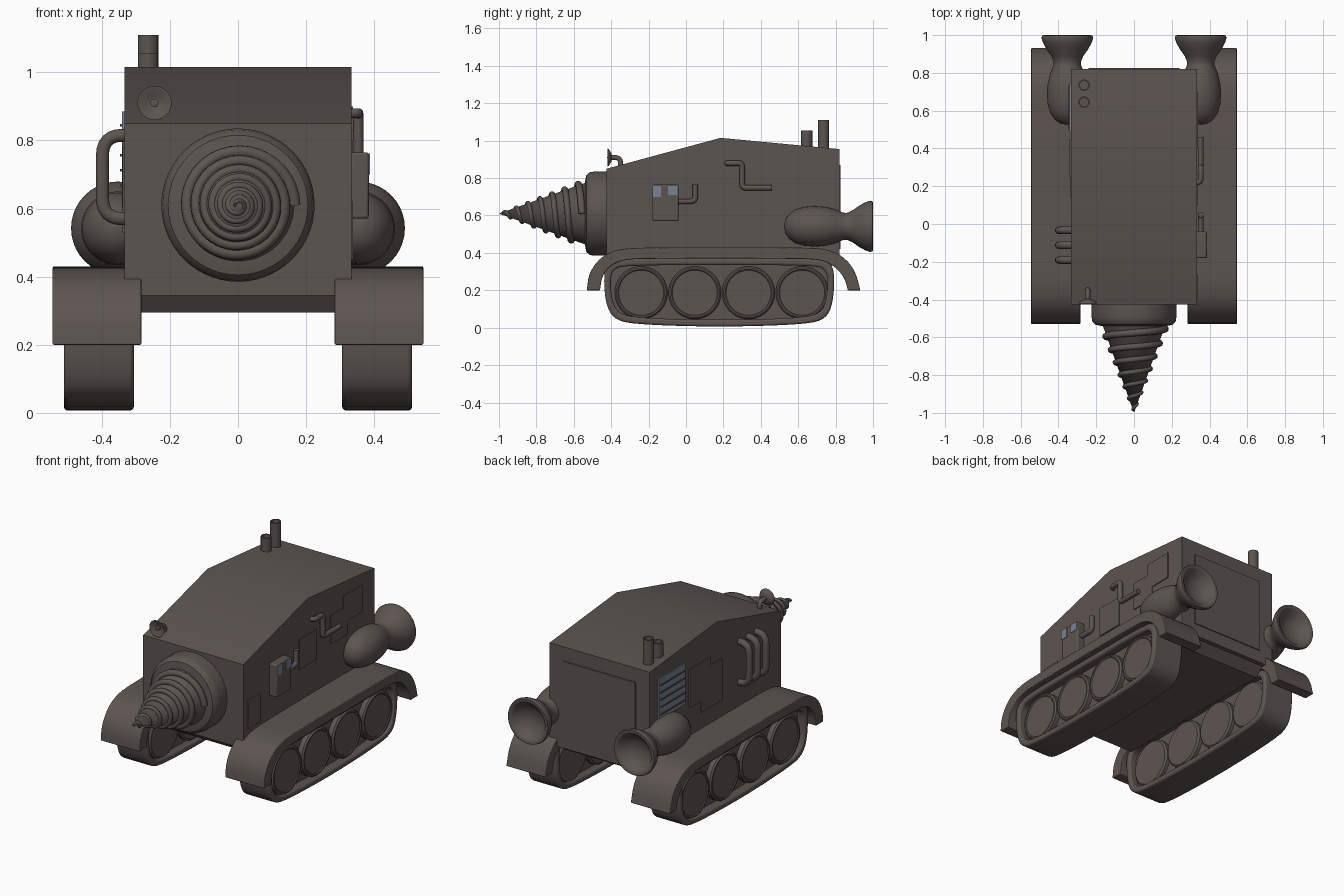
import bpy, bmesh, math
from mathutils import Vector

if "Cube" in bpy.data.objects:
    bpy.data.objects.remove(bpy.data.objects["Cube"])


def material(name, rgb):
    m = bpy.data.materials.new(name)
    m.diffuse_color = (*rgb, 1)
    m.use_nodes = True
    m.node_tree.nodes["Principled BSDF"].inputs["Base Color"].default_value = m.diffuse_color
    return m


METAL = material("brown grey metal", (0.108, 0.090, 0.082))
BLUE = material("blue grey metal", (0.19, 0.22, 0.29))


def finish(ob, mat=METAL, bevel=0, angle=35):
    ob.data.materials.clear()
    ob.data.materials.append(mat)
    if bevel:
        b = ob.modifiers.new("bevel", "BEVEL")
        b.width, b.segments, b.limit_method = bevel, 3, "ANGLE"
        b.angle_limit = math.radians(40)
    bpy.ops.object.select_all(action="DESELECT")
    ob.select_set(True)
    bpy.context.view_layer.objects.active = ob
    bpy.ops.object.shade_smooth_by_angle(angle=math.radians(angle))
    return ob


def mesh(name, verts, faces, **kw):
    me = bpy.data.meshes.new(name)
    me.from_pydata([tuple(v) for v in verts], [], faces)
    bm = bmesh.new()
    bm.from_mesh(me)
    bmesh.ops.remove_doubles(bm, verts=bm.verts, dist=1e-5)
    bmesh.ops.recalc_face_normals(bm, faces=bm.faces)
    bm.to_mesh(me)
    bm.free()
    ob = bpy.data.objects.new(name, me)
    bpy.context.collection.objects.link(ob)
    return finish(ob, **kw)


def prism(name, loop, x0, x1, **kw):
    """Side profile (y, z) extruded across x."""
    n = len(loop)
    verts = [(x, y, z) for x in (x0, x1) for y, z in loop]
    faces = [list(range(n)), list(range(n, 2 * n))]
    faces += [(i, (i + 1) % n, n + (i + 1) % n, n + i) for i in range(n)]
    return mesh(name, verts, faces, **kw)


def box(name, x0, x1, y0, y1, z0, z1, **kw):
    return prism(name, [(y0, z0), (y1, z0), (y1, z1), (y0, z1)], x0, x1, **kw)


def band(name, outer, inner, x0, x1, closed, **kw):
    """Strip between two matching side profiles, extruded across x."""
    n = len(outer)
    verts = [(x, y, z) for x in (x0, x1) for lp in (outer, inner) for y, z in lp]
    faces = []
    for i in range(n if closed else n - 1):
        j = (i + 1) % n
        for a, b in ((0, n), (n, 3 * n), (3 * n, 2 * n), (2 * n, 0)):
            faces.append((a + i, a + j, b + j, b + i))
    if not closed:
        faces += [(i, n + i, 3 * n + i, 2 * n + i) for i in (0, n - 1)]
    return mesh(name, verts, faces, **kw)


def lathe(name, profile, centre, axis, seg=40, **kw):
    """Profile of (radius, distance) turned about the x, y or z axis."""
    verts, faces, m = [], [], len(profile)
    for s in range(seg):
        a = 2 * math.pi * s / seg
        for r, d in profile:
            c, t = r * math.cos(a), r * math.sin(a)
            p = {"x": (d, c, t), "y": (c, d, t), "z": (c, t, d)}[axis]
            verts.append(Vector(p) + Vector(centre))
    for s in range(seg):
        t = (s + 1) % seg
        faces += [(s * m + i, s * m + i + 1, t * m + i + 1, t * m + i) for i in range(m - 1)]
    return mesh(name, verts, faces, **kw)


def chaikin(pts, closed, steps=2):
    for _ in range(steps):
        out = [] if closed else [pts[0]]
        for i in range(len(pts) if closed else len(pts) - 1):
            (a, b), (c, d) = pts[i], pts[(i + 1) % len(pts)]
            out += [(a * .75 + c * .25, b * .75 + d * .25), (a * .25 + c * .75, b * .25 + d * .75)]
        pts = out if closed else out + [pts[-1]]
    return pts


def tube(name, pts, r, corner=0.0, radii=None, **kw):
    """Round pipe along a path, with rounded corners."""
    pts = [Vector(p) for p in pts]
    path = pts
    if corner:
        path = [pts[0]]
        for a, b, c in zip(pts, pts[1:], pts[2:]):
            p, q = b + (a - b).normalized() * corner, b + (c - b).normalized() * corner
            for k in range(7):
                t = k / 6
                path.append(p * (1 - t) ** 2 + b * 2 * t * (1 - t) + q * t * t)
        path.append(pts[-1])
    cu = bpy.data.curves.new(name, "CURVE")
    cu.dimensions, cu.bevel_depth, cu.bevel_resolution, cu.use_fill_caps = "3D", r, 3, True
    sp = cu.splines.new("POLY")
    sp.points.add(len(path) - 1)
    for i, p in enumerate(path):
        sp.points[i].co = (*p, 1)
        sp.points[i].radius = radii[i] if radii else 1
    ob = bpy.data.objects.new(name, cu)
    bpy.context.collection.objects.link(ob)
    bpy.ops.object.select_all(action="DESELECT")
    ob.select_set(True)
    bpy.context.view_layer.objects.active = ob
    bpy.ops.object.convert(target="MESH")
    return finish(bpy.context.object, angle=50, **kw)


# Hull and belly
prism("hull", [(-.425, .345), (.82, .345), (.82, .955), (.185, 1.015), (-.425, .85)], -.333, .333)
prism("belly", [(-.40, .35), (-.36, .295), (.74, .295), (.80, .35)], -.283, .283)
box("rear_hatch", -.24, .24, .815, .826, .42, .87)

# Drill: collar, cone and screw ridge
DZ = .61
lathe("drill_collar", [(0, -.54), (.17, -.54), (.205, -.533), (.221, -.515), (.225, -.49),
                       (.225, -.42), (0, -.42)], (0, 0, DZ), "y", 56)
lathe("drill_cone", [(0, -1), (.168, -.53), (0, -.53)], (0, 0, DZ), "y", 48)
N, TURNS = 240, 6.5
ridge, widths = [], []
for i in range(N + 1):
    t = (i / N) ** .92
    y = -.555 - .43 * t
    r = .168 * (y + 1) / .47 + .006 * (1 - t)
    a = 2 * math.pi * TURNS * i / N
    ridge.append((r * math.cos(a), y, DZ + r * math.sin(a)))
    widths.append(1 - .6 * t)
tube("drill_ridge", ridge, .019, radii=widths)

# Tracks, wheels, fenders and rear thrusters on both sides
belt = chaikin([(-.44, .27), (-.425, .34), (-.36, .37), (.18, .372), (.72, .37), (.78, .34), (.795, .27),
                (.785, .13), (.75, .05), (.65, .018), (.18, .003), (-.29, .018), (-.39, .05), (-.43, .13)], True)
belt_in = [(.178 + (y - .178) * .943, .187 + (z - .187) * .80) for y, z in belt]
guard = chaikin([(-.53, .2), (-.52, .29), (-.46, .375), (-.37, .42), (-.22, .43), (.62, .43),
                 (.77, .42), (.86, .365), (.91, .29), (.932, .2)], False)
guard_in = chaikin([(-.46, .2), (-.45, .27), (-.41, .33), (-.34, .362), (-.22, .37), (.62, .37),
                    (.74, .36), (.81, .315), (.85, .26), (.865, .2)], False)
jet = [(0, .525), (.035, .531), (.065, .55), (.09, .585), (.104, .635), (.108, .69), (.103, .75),
       (.09, .80), (.073, .84), (.072, .86), (.085, .89), (.11, .925), (.129, .96), (.137, .985),
       (.133, .998), (.122, 1), (.108, .99), (.085, .96), (.05, .94), (0, .932)]
for s, side in ((1, "right"), (-1, "left")):
    band(side + "_track_belt", belt, belt_in, s * .306, s * .511, True, bevel=.012)
    prism(side + "_track_core", belt_in, s * .35, s * .46)
    for k in range(4):
        lathe(f"{side}_wheel_{k + 1}", [(0, .32), (.13, .32), (.141, .33), (.141, .488), (.133, .497),
                                        (.125, .497), (.12, .492), (0, .492)],
              (0, -.24 + .287 * k, .187), "x", 40).scale.x = s
    band(side + "_fender", guard, guard_in, s * .284, s * .544, False, bevel=.01)
    lathe(side + "_thruster", jet, (s * .353, 0, .542), "y", 40, angle=60)

# Chimneys with open tops
for name, y, top in (("tall_chimney", .735, 1.11), ("short_chimney", .645, 1.055)):
    lathe(name, [(0, .93), (.030, .93), (.030, top), (.023, top), (.023, top - .04), (0, top - .04)],
          (-.264, y, 0), "z", 24)

# Headlamp on a bent stem
lathe("headlamp", [(0, -.398), (.02, -.398), (.044, -.412), (.05, -.421), (.046, -.421), (.025, -.408),
                   (.012, -.405), (.012, -.418), (0, -.422)], (-.245, 0, .91), "y", 32)
tube("headlamp_stem", [(-.245, -.40, .91), (-.245, -.35, .91), (-.245, -.35, .85)], .014, .03)

# Right side: equipment box, pipes and plates
box("equipment_box", .33, .384, -.18, -.04, .57, .765, bevel=.008)
for y0, y1, z0 in ((-.18, -.135, .70), (-.095, -.045, .71)):
    box("box_marking", .383, .387, y0, y1, z0, .762, mat=BLUE)
tube("box_pipe", [(.353, -.05, .675), (.353, .05, .675), (.353, .05, .765)], .015, .03)
tube("side_pipe", [(.33, .22, .88), (.353, .22, .88), (.353, .30, .88), (.353, .30, .748),
                   (.353, .46, .748)], .015, .02)
for y0, y1, z0, z1 in ((-.39, -.27, .45, .62), (.10, .27, .62, .80), (.40, .56, .66, .83), (.52, .70, .74, .90)):
    box("right_plate", .33, .338, y0, y1, z0, z1)

# Left side: louvre, plates and three handles
box("louvre_panel", -.341, -.33, .49, .74, .64, .885, mat=BLUE)
for k in range(5):
    box("louvre_slat", -.346, -.338, .50, .73, .665 + k * .044, .672 + k * .044)
for y0, y1, z0, z1 in ((.25, .45, .60, .83), (.14, .34, .53, .78)):
    box("left_plate", -.338 - y0 * .01, -.33, y0, y1, z0, z1)
for k in range(3):
    y = -.033 - .079 * k
    tube(f"handle_{k + 1}", [(-.32, y, .815), (-.398, y, .815), (-.398, y, .57), (-.32, y, .57)], .02, .06)
